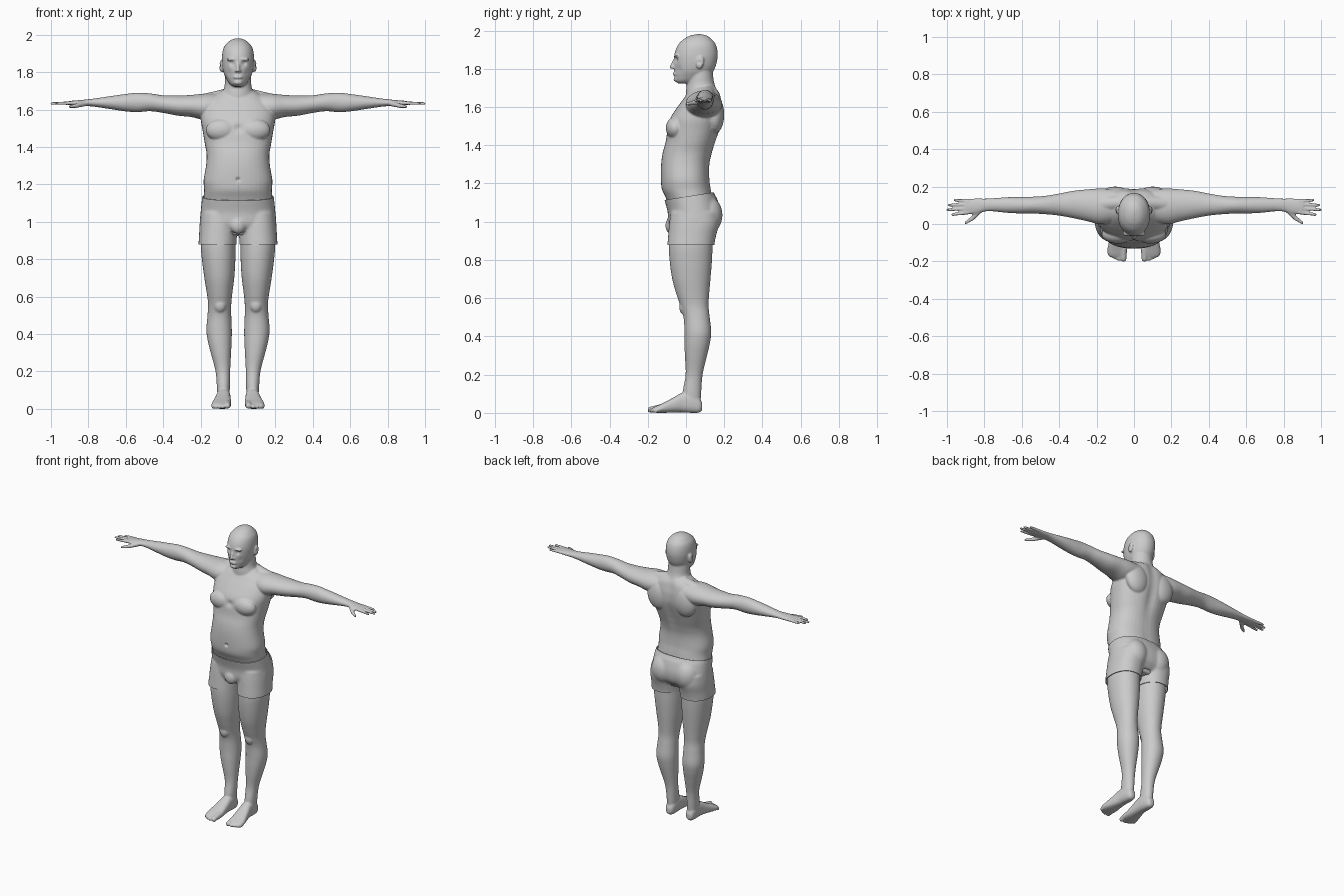
import bpy, bmesh, math
from mathutils import Vector, Matrix


def spline(rows, steps=6):
    """Smoothly interpolate rows whose first value is the position."""
    def slope(i, k):
        a, b = rows[max(i - 1, 0)], rows[min(i + 1, len(rows) - 1)]
        return (b[k] - a[k]) / (b[0] - a[0])
    out = []
    for i in range(len(rows) - 1):
        p, q = rows[i], rows[i + 1]
        h = q[0] - p[0]
        for s in range(steps):
            t = s / steps
            row = [p[0] + h * t]
            for k in range(1, len(p)):
                row.append((2*t**3 - 3*t*t + 1) * p[k] + (t**3 - 2*t*t + t) * h * slope(i, k)
                           + (3*t*t - 2*t**3) * q[k] + (t**3 - t*t) * h * slope(i + 1, k))
            out.append(row)
    return out + [list(rows[-1])]


def loft(bm, rows, axis, power=2.0, side=1, n=40):
    """Rows are (position, a_min, a_max, b_min, b_max) along the axis."""
    rings = []
    for pos, a0, a1, b0, b1 in spline(rows):
        ring = []
        for i in range(n):
            c, s = math.cos(math.tau * i / n), math.sin(math.tau * i / n)
            a = (a0 + a1) / 2 + (a1 - a0) / 2 * math.copysign(abs(c) ** (2 / power), c)
            b = (b0 + b1) / 2 + (b1 - b0) / 2 * math.copysign(abs(s) ** (2 / power), s)
            x, y, z = {'x': (pos, a, b), 'y': (a, pos, b), 'z': (a, b, pos)}[axis]
            ring.append(bm.verts.new((x * side, y, z)))
        rings.append(ring)
    for r, q in zip(rings, rings[1:]):
        for i in range(n):
            j = (i + 1) % n
            bm.faces.new((r[i], r[j], q[j], q[i]))
    bm.faces.new(rings[0][::-1])
    bm.faces.new(rings[-1])


def sym(rows):
    """Rows (z, half_width, y_min, y_max) to full loft rows."""
    return [(z, -w, w, a, b) for z, w, a, b in rows]


def ball(bm, c, r, side=1, tilt=0):
    m = (Matrix.Translation((c[0] * side, c[1], c[2])) @ Matrix.Rotation(tilt, 4, 'X')
         @ Matrix.Diagonal((*r, 1)))
    bmesh.ops.create_uvsphere(bm, u_segments=24, v_segments=16, radius=1, matrix=m)


def capsule(bm, p, q, r0, r1, side=1):
    p, q = Vector((p[0] * side, *p[1:])), Vector((q[0] * side, *q[1:]))
    rot = (q - p).to_track_quat('Z', 'Y')
    for v in bmesh.ops.create_uvsphere(bm, u_segments=20, v_segments=12, radius=1)['verts']:
        end, r = (q, r1) if v.co.z > 0 else (p, r0)
        v.co = end + rot @ (v.co * r)


def bake(obj):
    mesh = bpy.data.meshes.new_from_object(obj.evaluated_get(bpy.context.evaluated_depsgraph_get()))
    obj.modifiers.clear()
    obj.data = mesh
    mesh.polygons.foreach_set("use_smooth", [True] * len(mesh.polygons))


def fuse(bm, name, voxel, smooth):
    """Melt overlapping parts into one smooth skin."""
    bmesh.ops.recalc_face_normals(bm, faces=bm.faces)
    mesh = bpy.data.meshes.new(name)
    bm.to_mesh(mesh)
    bm.free()
    obj = bpy.data.objects.new(name, mesh)
    bpy.context.collection.objects.link(obj)
    mod = obj.modifiers.new("skin", 'REMESH')
    mod.mode, mod.voxel_size = 'VOXEL', voxel
    mod = obj.modifiers.new("soften", 'SMOOTH')
    mod.factor, mod.iterations = 0.5, smooth
    bake(obj)
    return obj


body = bmesh.new()
# torso
loft(body, sym([(.93, .165, -.05, .12), (1.0, .185, -.08, .155), (1.07, .187, -.085, .165),
                (1.13, .183, -.108, .14), (1.17, .181, -.126, .132), (1.22, .184, -.131, .124),
                (1.3, .171, -.13, .124), (1.36, .168, -.122, .138), (1.42, .178, -.106, .158),
                (1.48, .188, -.097, .178), (1.54, .198, -.083, .192), (1.6, .195, -.045, .193),
                (1.64, .175, -.015, .187), (1.675, .13, .01, .178), (1.70, .09, .03, .16)]), 'z', 2.3)
# neck
loft(body, sym([(1.6, .11, 0, .185), (1.68, .088, 0, .17), (1.72, .073, .005, .15),
                (1.76, .07, .01, .142), (1.8, .068, .01, .14)]), 'z')
# head, nose, lips, chin
loft(body, sym([(1.722, .022, -.04, .04), (1.735, .042, -.055, .08), (1.76, .06, -.059, .12),
                (1.79, .075, -.061, .145), (1.83, .084, -.062, .16), (1.88, .086, -.06, .166),
                (1.93, .077, -.038, .154), (1.96, .054, -.005, .128), (1.974, .033, .025, .107),
                (1.981, .01, .055, .08)]), 'z', 2.1)
capsule(body, (0, -.057, 1.85), (0, -.075, 1.81), .008, .011)
ball(body, (0, -.058, 1.773), (.026, .012, .009))
ball(body, (0, -.048, 1.745), (.024, .018, .014))

for s in (1, -1):
    # face and trunk muscles
    ball(body, (.009, -.064, 1.807), (.009, .01, .007), s)
    ball(body, (.034, -.05, 1.868), (.028, .015, .008), s)
    ball(body, (.089, .074, 1.832), (.011, .02, .034), s, -.2)
    ball(body, (.088, -.055, 1.49), (.085, .05, .06), s)
    ball(body, (.1, .15, 1.56), (.085, .05, .1), s)
    capsule(body, (.05, .115, 1.68), (.2, .105, 1.63), .035, .052, s)
    # arm
    loft(body, [(.1, .01, .185, 1.55, 1.685), (.18, -.002, .19, 1.545, 1.685),
                (.25, .015, .185, 1.56, 1.678), (.32, .03, .178, 1.567, 1.675),
                (.4, .045, .163, 1.582, 1.676), (.47, .052, .151, 1.591, 1.686),
                (.54, .056, .146, 1.586, 1.69), (.6, .056, .145, 1.59, 1.683),
                (.68, .06, .143, 1.602, 1.672), (.76, .068, .137, 1.614, 1.66),
                (.8, .066, .136, 1.618, 1.655), (.84, .055, .137, 1.619, 1.651),
                (.88, .052, .135, 1.621, 1.648), (.905, .056, .13, 1.625, 1.645)], 'x', 2.0, s)
    # fingers and thumb
    for y0, y1, tip in ((.062, .05, .97), (.083, .076, .996), (.104, .102, .989), (.124, .127, .957)):
        capsule(body, (.88, y0, 1.635), (tip, y1, 1.632), .0105, .0075, s)
    capsule(body, (.82, .075, 1.631), (.865, .03, 1.62), .014, .012, s)
    capsule(body, (.865, .03, 1.62), (.9, .006, 1.615), .012, .0075, s)
    # leg and kneecap
    loft(body, [(.04, .048, .108, -.01, .075), (.1, .044, .112, -.018, .079),
                (.2, .042, .12, -.002, .087), (.3, .037, .146, -.006, .11),
                (.36, .034, .161, -.008, .124), (.42, .033, .169, -.008, .132),
                (.5, .036, .163, -.013, .124), (.56, .036, .16, -.03, .118),
                (.62, .03, .167, -.05, .121), (.7, .02, .18, -.072, .128),
                (.8, .014, .193, -.086, .136), (.88, .013, .199, -.089, .139),
                (.96, .012, .19, -.08, .14), (1.02, .02, .17, -.06, .13)], 'z', 2.1, s)
    ball(body, (.096, -.008, .555), (.034, .028, .042), s)
    # foot and toes
    loft(body, [(-.175, .047, .13, .006, .026), (-.16, .039, .139, .001, .034),
                (-.12, .036, .139, 0, .052), (-.07, .038, .127, .002, .078),
                (-.02, .04, .116, .003, .105), (.03, .042, .112, 0, .11),
                (.07, .05, .105, .002, .08), (.085, .062, .094, .015, .05)], 'y', 2.5, s)
    for x, y, r in ((.056, -.185, .0165), (.082, -.186, .0115), (.101, -.179, .011),
                    (.118, -.17, .0105), (.132, -.159, .01)):
        capsule(body, (x, -.13, r + .012), (x, y, r), r * 1.1, r, s)

figure = fuse(body, "body", .0055, 3)

# sculpted hollows: (centre, radius, push)
dents = [((0, -.13, 1.225), .009, (0, .014, 0)), ((0, -.1, 1.5), .02, (0, .01, 0)),
         ((0, -.066, 1.773), .004, (0, .003, 0))]
dents += [((0, .17, 1.12 + .05 * i), .035, (0, -.009, 0)) for i in range(12)]
for s in (1, -1):
    dents += [((s * .034, -.058, 1.848), .014, (0, .012, 0)),
              ((s * .034, -.052, 1.848), .007, (0, -.006, 0)),
              ((s * .055, -.045, 1.795), .02, (0, .006, 0)),
              ((s * .101, .07, 1.835), .01, (-s * .006, 0, 0))]
for v in figure.data.vertices:
    for c, r, push in dents:
        d = (v.co - Vector(c)).length / r
        if d < 3:
            v.co += Vector(push) * math.exp(-d * d)

# shorts: seat, two legs and bulges fused, then trimmed at waist and hems
cloth = bmesh.new()
loft(cloth, sym([(.95, .18, -.075, .14), (.99, .203, -.092, .172), (1.05, .2, -.096, .18),
                 (1.12, .193, -.114, .163), (1.15, .189, -.119, .146), (1.2, .188, -.125, .138)]),
     'z', 2.3)
ball(cloth, (0, -.078, .98), (.042, .03, .045))
for s in (1, -1):
    loft(cloth, [(.83, .009, .212, -.098, .148), (.88, .008, .211, -.097, .149),
                 (.93, .006, .208, -.093, .158), (.99, .004, .205, -.088, .174),
                 (1.05, .01, .198, -.08, .17)], 'z', 2.2, s)
    ball(cloth, (.088, .11, 1.035), (.085, .081, .1), s)
shorts = fuse(cloth, "shorts", .008, 3)
bm = bmesh.new()
bm.from_mesh(shorts.data)
for point, normal in (((0, -.12, 1.112), (0, -.16, 1)), ((0, 0, .878), (0, 0, -1))):
    bmesh.ops.bisect_plane(bm, geom=bm.verts[:] + bm.edges[:] + bm.faces[:], plane_co=point,
                           plane_no=normal, clear_outer=True)
bm.to_mesh(shorts.data)
bm.free()
mod = shorts.modifiers.new("cloth", 'SOLIDIFY')
mod.thickness, mod.offset = .005, -1
bake(shorts)
shorts.data.set_sharp_from_angle(angle=math.radians(50))
